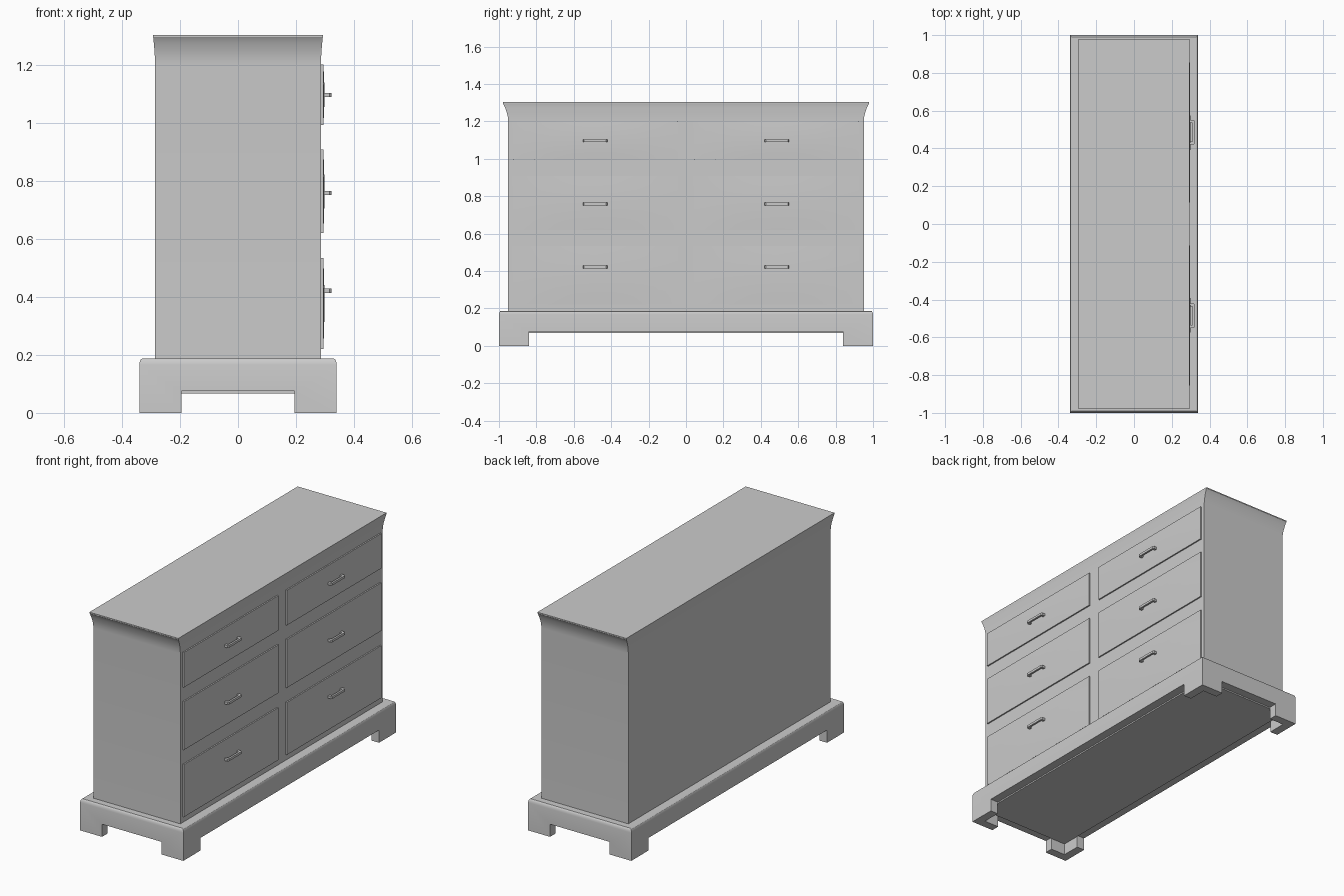
import bpy, bmesh, math

if "Cube" in bpy.data.objects:
    bpy.data.objects.remove(bpy.data.objects["Cube"])


def finish(name, bm, smooth=False):
    bmesh.ops.recalc_face_normals(bm, faces=bm.faces)
    me = bpy.data.meshes.new(name)
    bm.to_mesh(me)
    bm.free()
    ob = bpy.data.objects.new(name, me)
    bpy.context.collection.objects.link(ob)
    if smooth:
        bpy.ops.object.select_all(action='DESELECT')
        ob.select_set(True)
        bpy.context.view_layer.objects.active = ob
        bpy.ops.object.shade_smooth_by_angle(angle=math.radians(30))
    return ob


def loft(name, rings, smooth=False):
    """Closed solid through rectangular rings (half x, half y, z)."""
    bm = bmesh.new()
    loops = [[bm.verts.new((sx * hx, sy * hy, z))
              for sx, sy in ((-1, -1), (1, -1), (1, 1), (-1, 1))]
             for hx, hy, z in rings]
    for a, b in zip(loops, loops[1:]):
        for i in range(4):
            j = (i + 1) % 4
            bm.faces.new((a[i], a[j], b[j], b[i]))
    bm.faces.new(loops[0])
    bm.faces.new(loops[-1])
    return finish(name, bm, smooth)


def prism(name, pts, z0, z1):
    """Outline in the xy plane, extruded upward."""
    bm = bmesh.new()
    f = bm.faces.new([bm.verts.new((x, y, z0)) for x, y in pts])
    top = bmesh.ops.extrude_face_region(bm, geom=[f])['geom']
    for v in top:
        if isinstance(v, bmesh.types.BMVert):
            v.co.z = z1
    return finish(name, bm)


# Carcass with the flared cornice
loft("carcass", [
    (.286, .951, .18), (.286, .951, 1.20), (.2865, .953, 1.225),
    (.288, .959, 1.25), (.290, .967, 1.272), (.2915, .976, 1.292),
    (.2925, .979, 1.296), (.2925, .979, 1.303)], smooth=True)

# Plinth with bracket feet: the underside is cut out by one shaped cutter
plinth = loft("plinth", [
    (.34, 1.0, 0), (.34, 1.0, .166), (.3385, .998, .177),
    (.335, .994, .184), (.33, .99, .187)], smooth=True)
quarter = [(.40, .84), (.29, .84), (.29, .95), (.195, .95), (.195, 1.06)]
outline = (quarter
           + [(-x, y) for x, y in reversed(quarter)]
           + [(-x, -y) for x, y in quarter]
           + [(x, -y) for x, y in reversed(quarter)])
cutter = prism("plinth_cutter", outline, -.05, .075)
cutter.hide_render = True
mod = plinth.modifiers.new("foot_openings", 'BOOLEAN')
mod.operation = 'DIFFERENCE'
mod.solver = 'EXACT'
mod.object = cutter
bpy.context.view_layer.objects.active = plinth
bpy.ops.object.modifier_apply(modifier=mod.name)
bpy.data.objects.remove(cutter)

# Bottom board
loft("bottom_board", [(.289, .949, .067), (.289, .949, .08)])


def drawer(name, yc, z0, z1):
    """Slightly pillowed drawer front on the +x side."""
    hy, hz, zc = .444, (z1 - z0) / 2, (z0 + z1) / 2
    bm = bmesh.new()
    bmesh.ops.create_grid(bm, x_segments=8, y_segments=6, size=1)
    for v in bm.verts:
        u, w = v.co.x, v.co.y
        v.co = (.294 + .004 * (1 - u * u) * (1 - w * w), yc + u * hy, zc + w * hz)
    rim = [e for e in bm.edges if e.is_boundary]
    geom = bmesh.ops.extrude_edge_only(bm, edges=rim)['geom']
    for v in geom:
        if isinstance(v, bmesh.types.BMVert):
            v.co.x = .28
    bmesh.ops.holes_fill(bm, edges=[e for e in bm.edges if e.is_boundary], sides=0)
    return finish(name, bm, smooth=True)


def handle(name, yc, zc):
    """Flat U-shaped pull."""
    half = [(.29, .065), (.316, .065), (.322, .059)]
    inner = [(.311, .050), (.29, .050)]
    pts = ([(x, yc + y) for x, y in half]
           + [(x, yc - y) for x, y in reversed(half)]
           + [(x, yc - y) for x, y in reversed(inner)]
           + [(x, yc + y) for x, y in inner])
    return prism(name, pts, zc - .007, zc + .007)


# Three rows of drawers, two per row, each with a pull
rows = [("top", .992, 1.20, 1.096), ("middle", .62, .907, .758),
        ("bottom", .221, .533, .421)]
for row, z0, z1, zh in rows:
    for side, s in (("left", -1), ("right", 1)):
        drawer(f"{row}_{side}_drawer", s * .484, z0, z1)
        handle(f"{row}_{side}_handle", s * .486, zh)
